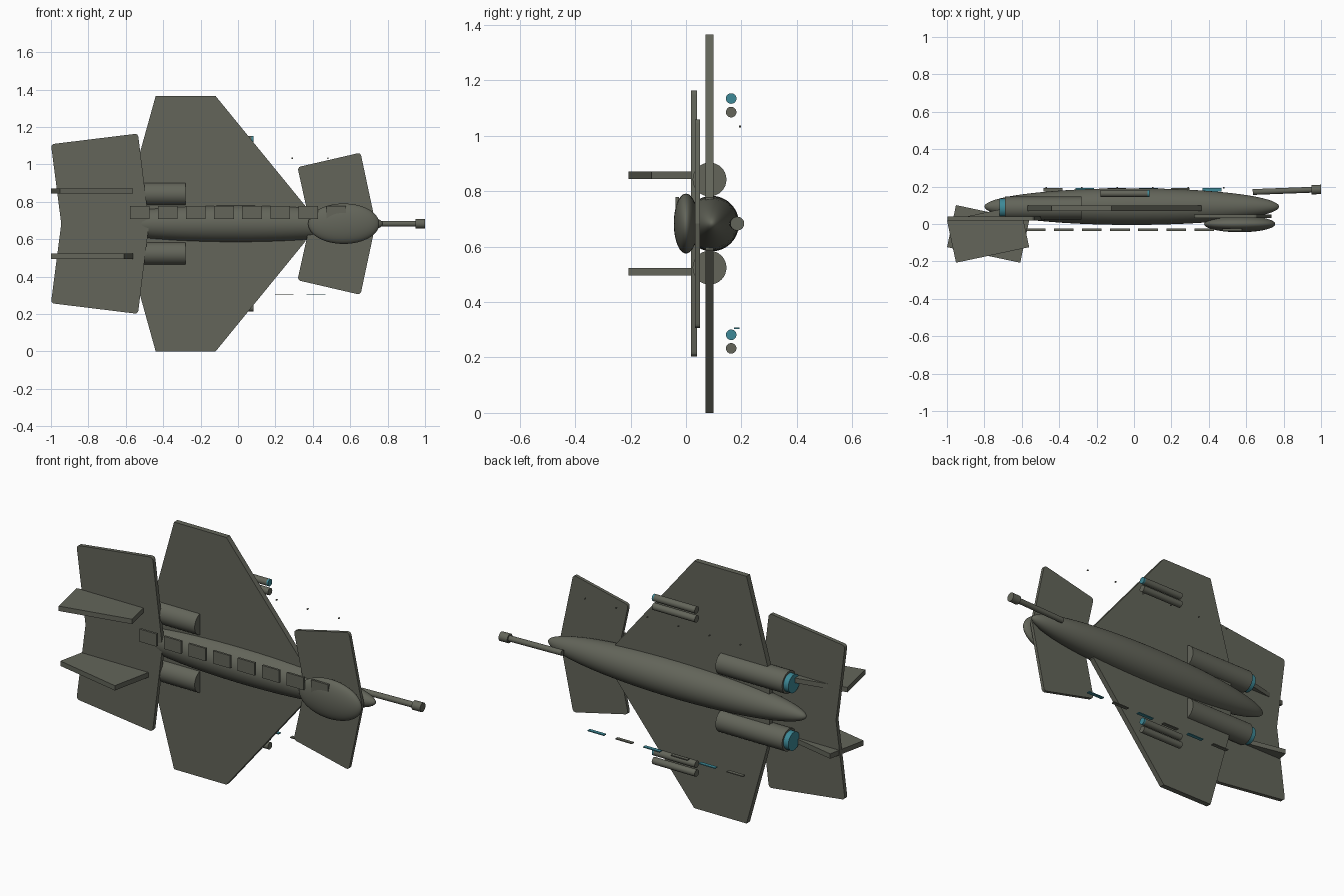
import bpy, bmesh, math
from mathutils import Vector

if "Cube" in bpy.data.objects:
    bpy.data.objects.remove(bpy.data.objects["Cube"])

MID = 0.683  # centre line height


def material(name, rgb):
    m = bpy.data.materials.new(name)
    m.diffuse_color = (*rgb, 1)
    m.use_nodes = True
    m.node_tree.nodes["Principled BSDF"].inputs["Base Color"].default_value = m.diffuse_color
    return m


GREY = material("olive grey", (0.125, 0.13, 0.102))
TEAL = material("teal", (0.047, 0.25, 0.31))


def finish(ob, name, mat, smooth=False):
    ob.name = name
    ob.data.materials.append(mat)
    if smooth:
        bpy.ops.object.shade_smooth_by_angle(angle=math.radians(35))
    return ob


def ellipsoid(name, loc, radii):
    bpy.ops.mesh.primitive_uv_sphere_add(segments=48, ring_count=32, radius=1,
                                         location=loc, rotation=(0, math.pi / 2, 0))
    ob = bpy.context.object
    ob.scale = (radii[2], radii[1], radii[0])  # sphere poles lie along x
    return finish(ob, name, GREY, True)


def rod(name, a, b, r, mat=GREY, sides=32):
    a, b = Vector(a), Vector(b)
    bpy.ops.mesh.primitive_cylinder_add(vertices=sides, radius=r, depth=(b - a).length,
                                        location=(a + b) / 2)
    ob = bpy.context.object
    ob.rotation_euler = (b - a).to_track_quat('Z', 'Y').to_euler()
    return finish(ob, name, mat, True)


def box(name, loc, size, mat=GREY, turn=0):
    bpy.ops.mesh.primitive_cube_add(size=1, location=loc, rotation=(0, 0, turn))
    ob = bpy.context.object
    ob.scale = size
    return finish(ob, name, mat)


def plate(name, half, y0, y1, rounding=0):
    """Flat plate from a half outline (x, height above centre), mirrored down."""
    pts = half + [(x, -h) for x, h in reversed(half) if h > 0]
    bm = bmesh.new()
    vs = [bm.verts.new((x, y0, MID + h)) for x, h in pts]
    bm.faces.new(vs)
    if rounding:
        outer = [v for v in vs if abs(v.co.z - MID) > 0.2]
        bmesh.ops.bevel(bm, geom=outer, offset=rounding, segments=4, profile=0.5,
                        affect='VERTICES')
    res = bmesh.ops.extrude_face_region(bm, geom=bm.faces[:])
    moved = [g for g in res['geom'] if isinstance(g, bmesh.types.BMVert)]
    bmesh.ops.translate(bm, verts=moved, vec=(0, y1 - y0, 0))
    bmesh.ops.recalc_face_normals(bm, faces=bm.faces[:])
    me = bpy.data.meshes.new(name)
    bm.to_mesh(me)
    bm.free()
    ob = bpy.data.objects.new(name, me)
    bpy.context.collection.objects.link(ob)
    return finish(ob, name, GREY)


# Body and canopy
ellipsoid("fuselage", (-0.012, 0.093, MID), (0.788, 0.098, 0.1))
ellipsoid("canopy", (0.565, 0.0, MID), (0.19, 0.044, 0.108))

# Flying surfaces
plate("main_wing", [(-0.58, 0), (-0.58, 0.18), (-0.44, 0.683), (-0.12, 0.683),
                    (0.36, 0.095), (0.36, 0)], 0.07, 0.1)
plate("tailplane", [(-0.945, 0), (-1.0, 0.425), (-0.535, 0.482), (-0.475, 0)],
      0.018, 0.04, 0.017)
plate("front_wing", [(0.385, 0), (0.318, 0.302), (0.655, 0.38), (0.736, 0)],
      0.032, 0.05, 0.017)

for side, label in ((1, "upper"), (-1, "lower")):
    # Tail fin, tilted opposite ways on the two sides
    box(f"{label}_fin", (-0.78, -0.053, MID + side * 0.174), (0.4, 0.23, 0.027),
        turn=side * math.radians(12))
    # Engine with glowing exhaust
    z = MID + side * 0.159
    rod(f"{label}_engine", (-0.69, 0.085, z), (-0.282, 0.085, z), 0.061)
    rod(f"{label}_exhaust", (-0.72, 0.085, z), (-0.688, 0.085, z), 0.05, TEAL)
    # Pair of missiles, the inner or outer one tipped in teal
    for dz, tipped in ((0.025, True), (-0.024, False)):
        zm = MID + side * 0.4262 + dz
        rod(f"{label}_missile", (-0.18, 0.163, zm), (0.072, 0.163, zm), 0.019)
        rod(f"{label}_missile_tip", (0.072, 0.163, zm), (0.082, 0.163, zm), 0.019,
            TEAL if tipped else GREY)

# Gun
start, end = Vector((0.635, 0.171, MID)), Vector((1.0, 0.185, MID))
rod("gun_barrel", start, start.lerp(end, 0.9), 0.0155)
rod("gun_muzzle", start.lerp(end, 0.86), end, 0.025)

# Row of panels beside the fuselage
for i in range(8):
    box("side_panel", (-0.525 + 0.15 * i, -0.031, 0.744), (0.105, 0.012, 0.07))

# Alternating marker strips and small studs above the wing
for i in range(6):
    box("marker_strip", (-0.433 + 0.17 * i, 0.183, 0.306), (0.1, 0.02, 0.005),
        TEAL if i % 2 else GREY)
    x = -0.47 + 0.19 * i
    rod("stud", (x, 0.191, 1.033), (x, 0.199, 1.033), 0.004, sides=10)
